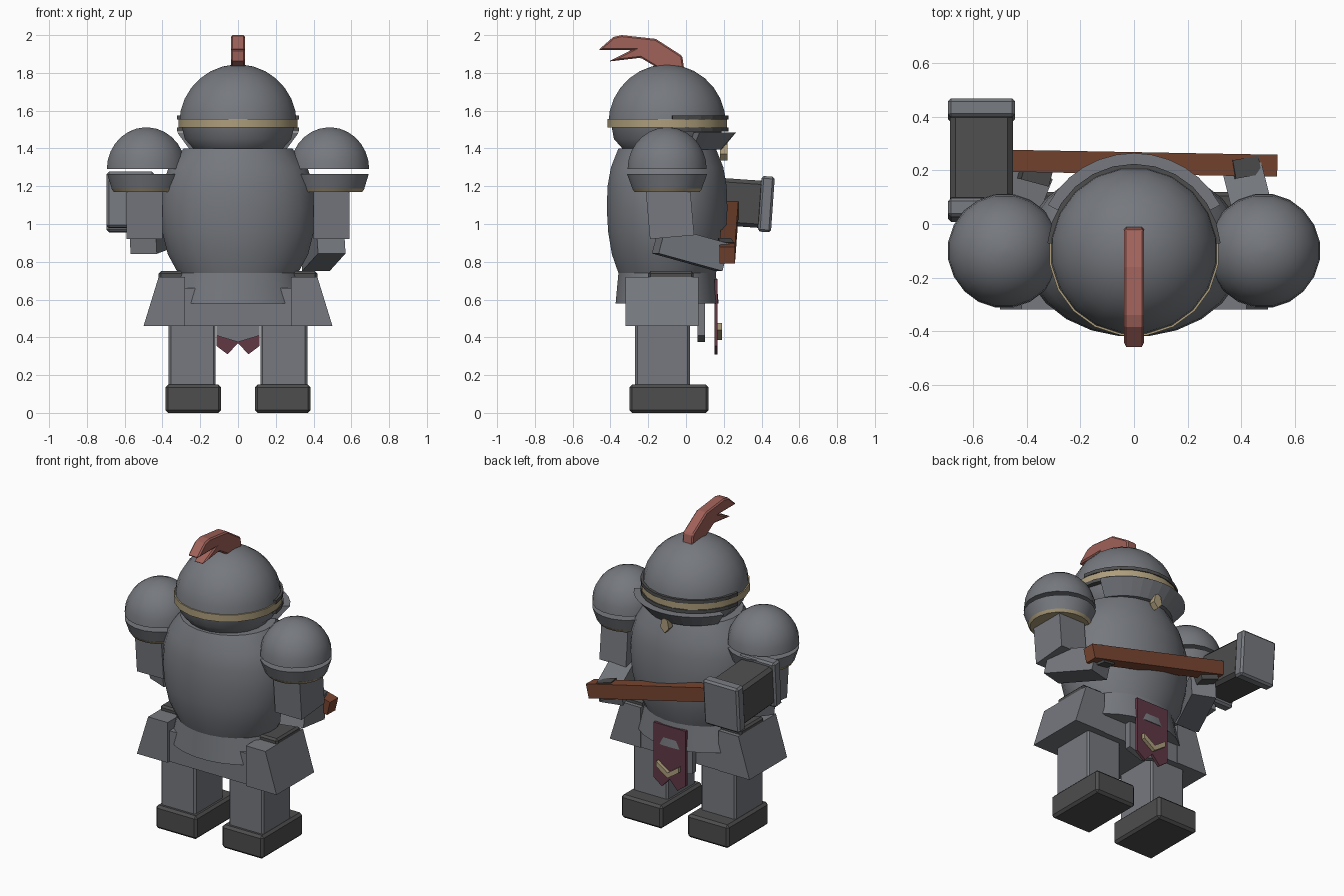
import bpy, bmesh
from math import sin, cos, pi, radians, sqrt
from mathutils import Vector, Euler

if "Cube" in bpy.data.objects:
    bpy.data.objects.remove(bpy.data.objects["Cube"])


def material(name, rgb):
    m = bpy.data.materials.new(name)
    m.use_nodes = True
    m.diffuse_color = (*rgb, 1)
    m.node_tree.nodes["Principled BSDF"].inputs["Base Color"].default_value = (*rgb, 1)
    return m


STEEL = material("steel grey", (0.18, 0.19, 0.21))
DARK = material("dark iron", (0.075, 0.075, 0.075))
WOOD = material("brown wood", (0.19, 0.06, 0.03))
GOLD = material("pale gold", (0.42, 0.34, 0.2))
RED = material("plume red", (0.35, 0.12, 0.1))
CLOTH = material("maroon cloth", (0.12, 0.04, 0.06))


def finish(name, bm, mat, bevel=0, smooth=False):
    bmesh.ops.recalc_face_normals(bm, faces=bm.faces)
    me = bpy.data.meshes.new(name)
    bm.to_mesh(me)
    bm.free()
    me.materials.append(mat)
    ob = bpy.data.objects.new(name, me)
    bpy.context.collection.objects.link(ob)
    if bevel:
        mod = ob.modifiers.new("Bevel", "BEVEL")
        mod.width, mod.segments = bevel, 1
    if smooth:
        bpy.ops.object.select_all(action="DESELECT")
        ob.select_set(True)
        bpy.context.view_layer.objects.active = ob
        bpy.ops.object.shade_smooth_by_angle(angle=radians(40))
    return ob


def box(name, mat, centre, size, rot=(0, 0, 0), bevel=0, taper=None):
    """Box turned by degrees; taper scales the top face in x and y."""
    bm = bmesh.new()
    bmesh.ops.create_cube(bm, size=1)
    turn = Euler([radians(a) for a in rot]).to_matrix()
    for v in bm.verts:
        p = Vector(a * b for a, b in zip(v.co, size))
        if taper and p.z > 0:
            p.x, p.y = p.x * taper[0], p.y * taper[1]
        v.co = turn @ p + Vector(centre)
    return finish(name, bm, mat, bevel)


def loft(name, mat, rings, cx=0, cy=-0.1, n=20, caps=True):
    """Stacked ellipses, each ring given as (x radius, y radius, z)."""
    bm = bmesh.new()
    loops = [[bm.verts.new((cx + rx * cos(2 * pi * (i + 0.5) / n),
                            cy + ry * sin(2 * pi * (i + 0.5) / n), z))
              for i in range(n)] for rx, ry, z in rings]
    for a, b in zip(loops, loops[1:]):
        for i in range(n):
            j = (i + 1) % n
            bm.faces.new((a[i], a[j], b[j], b[i]))
    if caps:
        bm.faces.new(loops[0])
        bm.faces.new(loops[-1])
    return finish(name, bm, mat, smooth=True)


def dome(r, height, z, steps=7):
    """Rings of a half ball, from its rim up."""
    return [(r * cos(t), r * cos(t), z + height * sin(t))
            for t in (0.97 * pi / 2 * i / steps for i in range(steps + 1))]


def arc(name, mat, section, half, n=12):
    """Sweep a closed (radius, z) section round the face of the helmet."""
    bm = bmesh.new()
    loops = []
    for i in range(n + 1):
        t = radians(-half + 2 * half * i / n)
        loops.append([bm.verts.new((r * sin(t), -0.1 + r * cos(t), z)) for r, z in section])
    for a, b in zip(loops, loops[1:]):
        for i in range(len(section)):
            j = (i + 1) % len(section)
            bm.faces.new((a[i], a[j], b[j], b[i]))
    bm.faces.new(loops[0])
    bm.faces.new(loops[-1])
    return finish(name, bm, mat)


def plate(name, mat, outline, start, depth, along_x=False, bevel=0):
    """Extrude an outline along y (or x, when the outline is in y and z)."""
    bm = bmesh.new()
    place = (lambda a, z: (start, a, z)) if along_x else (lambda a, z: (a, start, z))
    face = bm.faces.new([bm.verts.new(place(a, z)) for a, z in outline])
    out = bmesh.ops.extrude_face_region(bm, geom=[face])
    shift = (depth, 0, 0) if along_x else (0, depth, 0)
    bmesh.ops.translate(bm, vec=shift, verts=[v for v in out["geom"] if isinstance(v, bmesh.types.BMVert)])
    return finish(name, bm, mat, bevel)


def mirrored(half):
    return half + [(-x, z) for x, z in reversed(half) if x]


# Helmet, trim and face guard
loft("helmet_dome", STEEL, dome(0.315, 0.315, 1.53))
loft("helmet_lower", STEEL, [(0.2, 0.2, 1.36), (0.24, 0.24, 1.4), (0.285, 0.285, 1.45), (0.305, 0.3, 1.53)])
loft("helmet_band", GOLD, [(0.32, 0.32, 1.51), (0.32, 0.32, 1.555)])
for label, low, high in (("upper", 1.553, 1.575), ("lower", 1.49, 1.512)):
    arc(label + "_eye_slit", DARK, [(0.29, low), (0.325, low), (0.325, high), (0.29, high)], 85)
arc("face_guard", STEEL, [(0.24, 1.4), (0.29, 1.395), (0.365, 1.485), (0.3, 1.485)], 62)
plate("chin_ornament", GOLD, mirrored([(0, 1.335), (0.03, 1.37), (0.02, 1.42), (0, 1.43)]), 0.18, 0.04)

# Plume
plate("plume", RED, [(-0.01, 1.82), (-0.02, 1.89), (-0.16, 1.98), (-0.34, 2.0), (-0.385, 1.99),
                     (-0.465, 1.92), (-0.29, 1.92), (-0.41, 1.86), (-0.24, 1.88), (-0.14, 1.82)],
      -0.037, 0.074, along_x=True, bevel=0.008)

# Barrel body and waist skirt
loft("body", STEEL, [(0.32, 0.26, 0.74), (0.375, 0.295, 0.84), (0.405, 0.315, 0.96), (0.415, 0.322, 1.08),
                     (0.405, 0.318, 1.2), (0.37, 0.3, 1.3), (0.29, 0.26, 1.4)], n=24)
loft("waist_skirt", STEEL, [(0.37, 0.275, 0.58), (0.32, 0.26, 0.74)], n=24)
box("pelvis", STEEL, (0, -0.12, 0.56), (0.66, 0.36, 0.2))

# Paired parts
for side, s in (("left", 1), ("right", -1)):
    box(side + "_foot", DARK, (s * 0.237, -0.09, 0.075), (0.295, 0.42, 0.15), bevel=0.015)
    box(side + "_leg", STEEL, (s * 0.243, -0.125, 0.34), (0.25, 0.29, 0.42), bevel=0.012)
    box(side + "_hip_guard", DARK, (s * 0.345, -0.08, 0.725), (0.15, 0.24, 0.05), bevel=0.012)
    plate(side + "_hip_panel", STEEL, [(s * 0.28, 0.46), (s * 0.5, 0.46), (s * 0.42, 0.72), (s * 0.28, 0.72)],
          -0.32, 0.385)
    x = s * 0.485
    loft(side + "_shoulder_dome", STEEL, dome(0.212, 0.222, 1.29), x, n=20)
    loft(side + "_shoulder_cup", STEEL, [(0.185, 0.185, 1.185), (0.21, 0.215, 1.265)], x, n=20)
    loft(side + "_shoulder_rim", GOLD, [(0.175, 0.175, 1.17), (0.187, 0.187, 1.187)], x, n=20)
    box(side + "_upper_arm", STEEL, (s * 0.495, -0.085, 1.06), (0.19, 0.235, 0.26), (5, 0, 0))

# Forearms and hands on the handle
box("left_forearm", STEEL, (0.45, 0.025, 0.87), (0.15, 0.36, 0.15), (-15, 0, 14))
box("right_forearm", STEEL, (-0.44, 0.03, 0.94), (0.15, 0.34, 0.15), (8, 0, -22))
box("left_hand", DARK, (0.41, 0.21, 0.86), (0.1, 0.07, 0.11), (0, 14, 10))
box("right_hand", DARK, (-0.37, 0.205, 1.03), (0.11, 0.1, 0.11), (0, 14, -15))

# Hammer
start, end = Vector((-0.56, 0.238, 1.1)), Vector((0.525, 0.218, 0.835))
run = end - start
tilt = run.to_track_quat("X", "Z").to_euler()
box("hammer_handle", WOOD, (start + end) / 2, (run.length, 0.082, 0.09), [a * 180 / pi for a in tilt])
box("hammer_core", DARK, (-0.57, 0.24, 1.115), (0.235, 0.34, 0.25), (-4, 0, 0), bevel=0.02)
for label, y, z in (("front", 0.425, 1.105), ("back", 0.052, 1.128)):
    box("hammer_cap_" + label, STEEL, (-0.57, y, z), (0.252, 0.07, 0.295), (-4, 0, 0), bevel=0.012)

# Hanging cloth with its chevron, and the plate behind it
plate("hanging_cloth", CLOTH, mirrored([(0, 0.37), (0.055, 0.31), (0.115, 0.355), (0.115, 0.71)]), 0.15, 0.018)
plate("cloth_chevron", GOLD, mirrored([(0, 0.385), (0.08, 0.44), (0.08, 0.475), (0, 0.42)]), 0.166, 0.025)
plate("groin_plate", STEEL, mirrored([(0, 0.375), (0.115, 0.41), (0.115, 0.58), (0, 0.58)]), 0.06, 0.04)
